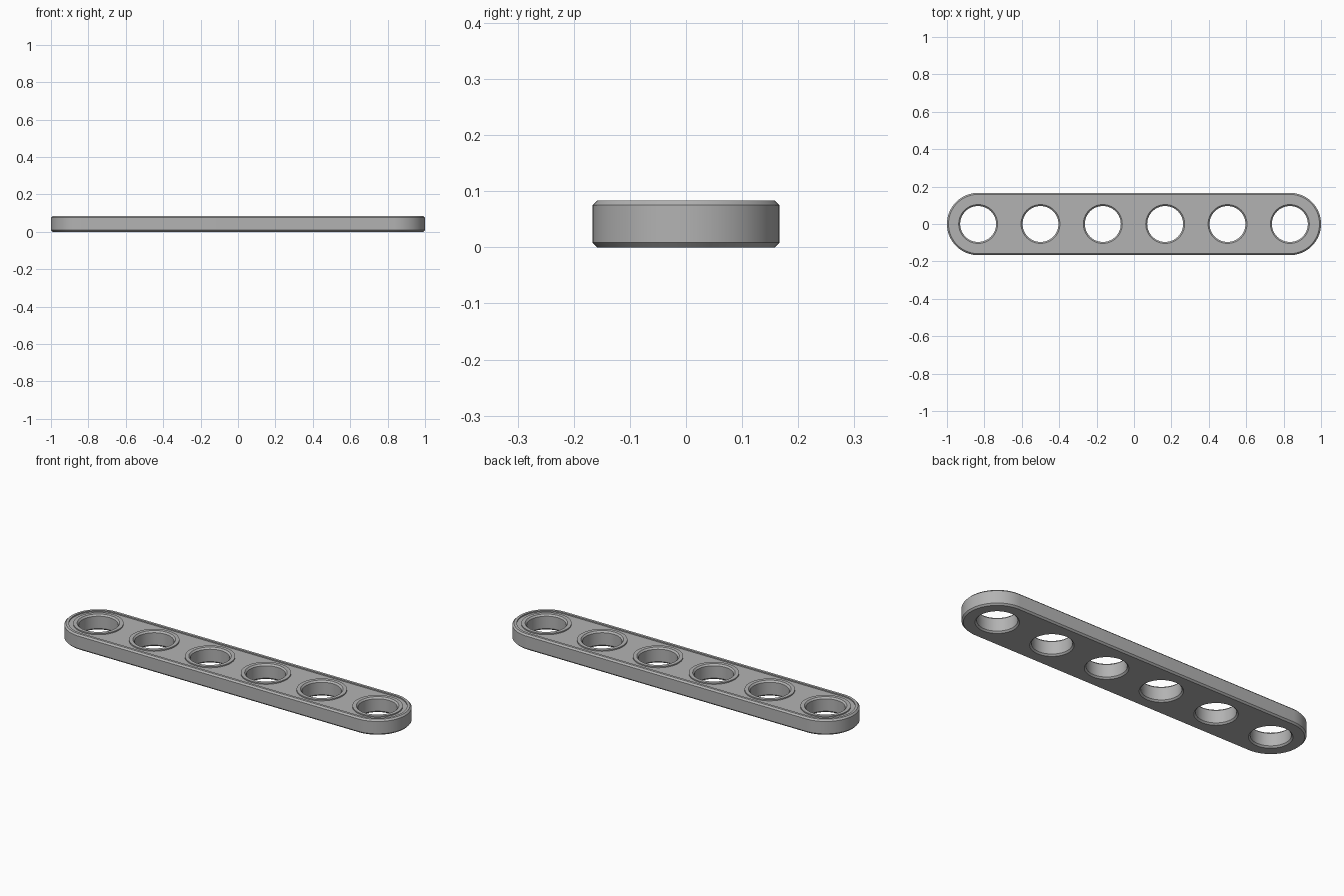
import bpy, bmesh, math

cube = bpy.data.objects.get("Cube")
if cube:
    bpy.data.objects.remove(cube)

PITCH, HOLES = 1 / 3, 6
END = PITCH * (HOLES - 1) / 2      # x of the outermost holes
TOP, FLOOR, CH = 0.0833, 0.077, 0.0083
SEG = 64

grey = bpy.data.materials.new("mid_grey")
grey.use_nodes = True
colour = (0.45, 0.45, 0.45, 1)
grey.diffuse_color = colour
grey.node_tree.nodes["Principled BSDF"].inputs["Base Color"].default_value = colour

bm = bmesh.new()


def outline(r, z, cx, half):
    """Closed loop: a circle stretched along x by half on each side."""
    verts = []
    for side in (1, -1):
        for i in range(SEG // 2 + 1):
            if half == 0 and i == SEG // 2:
                continue
            a = -side * math.pi / 2 + side * math.pi * i / (SEG // 2)
            if side < 0:
                a = math.pi / 2 + math.pi * i / (SEG // 2)
            verts.append(bm.verts.new((cx + side * half + r * math.cos(a),
                                       r * math.sin(a), z)))
    return verts


def loft(profile, cx, half):
    """Wall through the (radius, height) profile; returns its end loops."""
    loops = [outline(r, z, cx, half) for r, z in profile]
    for low, high in zip(loops, loops[1:]):
        n = len(low)
        for i in range(n):
            j = (i + 1) % n
            bm.faces.new((low[i], low[j], high[j], high[i]))
    return loops[0], loops[-1]


# Outer wall with chamfers, raised rim and step down to the recess
R = PITCH / 2
ends = [loft([(R - CH, 0), (R, CH), (R, TOP - CH), (R - CH, TOP),
              (0.145, TOP), (0.145, FLOOR)], 0, END)]

# Chamfered holes, each with a raised collar
for k in range(HOLES):
    ends.append(loft([(0.104, 0), (0.096, CH), (0.096, TOP - CH), (0.104, TOP),
                      (0.123, TOP), (0.123, FLOOR)], -END + k * PITCH, 0))

# Underside and recessed floor, filled around the holes
for level in (0, 1):
    edges = []
    for pair in ends:
        loop = pair[level]
        edges += [bm.edges.get((loop[i - 1], loop[i])) for i in range(len(loop))]
    bmesh.ops.triangle_fill(bm, use_beauty=True, use_dissolve=False, edges=edges)

bmesh.ops.recalc_face_normals(bm, faces=bm.faces[:])
mesh = bpy.data.meshes.new("perforated_beam")
bm.to_mesh(mesh)
bm.free()
mesh.materials.append(grey)

beam = bpy.data.objects.new("perforated_beam", mesh)
bpy.context.collection.objects.link(beam)
bpy.ops.object.select_all(action='DESELECT')
beam.select_set(True)
bpy.context.view_layer.objects.active = beam
bpy.ops.object.shade_smooth_by_angle(angle=math.radians(30))
